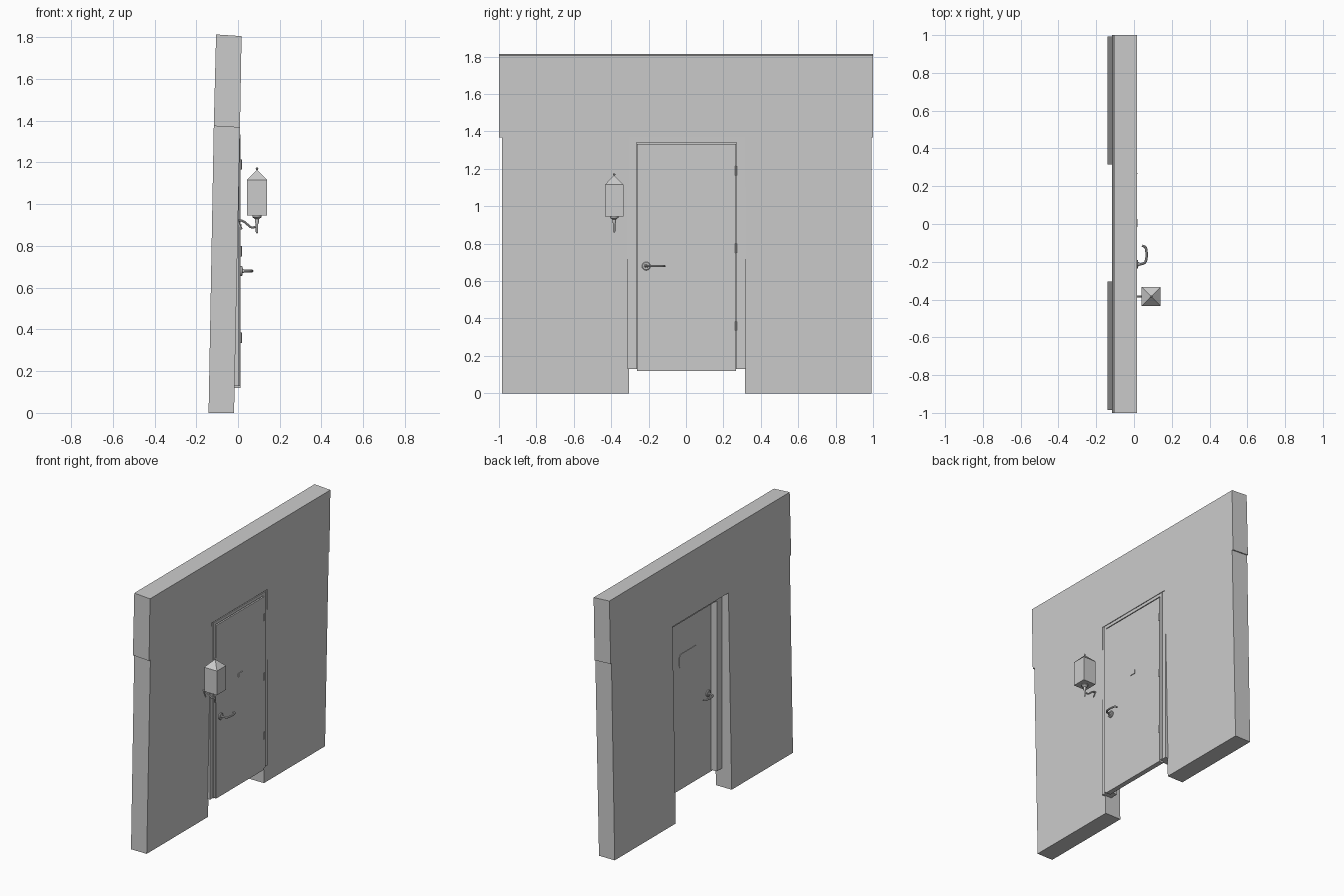
import bpy, bmesh
from math import radians, cos, sin, pi
from mathutils import Vector, Matrix

if "Cube" in bpy.data.objects:
    bpy.data.objects.remove(bpy.data.objects["Cube"])

def finish(name, bm, smooth=False):
    bmesh.ops.recalc_face_normals(bm, faces=bm.faces)
    me = bpy.data.meshes.new(name)
    bm.to_mesh(me)
    bm.free()
    ob = bpy.data.objects.new(name, me)
    bpy.context.collection.objects.link(ob)
    if smooth:
        smooth_obj(ob)
    return ob

def smooth_obj(ob):
    bpy.ops.object.select_all(action='DESELECT')
    ob.select_set(True)
    bpy.context.view_layer.objects.active = ob
    bpy.ops.object.shade_smooth_by_angle(angle=radians(35))

def loft(name, rings, smooth=False):
    """Skin a list of equal-length closed rings and cap both ends."""
    bm = bmesh.new()
    vs = [[bm.verts.new(p) for p in r] for r in rings]
    n = len(rings[0])
    for a, b in zip(vs, vs[1:]):
        for i in range(n):
            j = (i + 1) % n
            bm.faces.new((a[i], a[j], b[j], b[i]))
    bm.faces.new(vs[0])
    bm.faces.new(vs[-1])
    return finish(name, bm, smooth)

def prism(name, xz, y0, y1):
    return loft(name, [[(x, y, z) for x, z in xz] for y in (y0, y1)])

def box(name, x0, x1, y0, y1, z0, z1):
    return prism(name, [(x0, z0), (x1, z0), (x1, z1), (x0, z1)], y0, y1)

def turned(name, profile, origin, axis='Z', n=20):
    """Lathe (radius, height) pairs along z or x."""
    rings = []
    for r, h in profile:
        ring = []
        for k in range(n):
            c, s = r * cos(2 * pi * k / n), r * sin(2 * pi * k / n)
            p = Vector((c, s, h)) if axis == 'Z' else Vector((h, c, s))
            ring.append(p + Vector(origin))
        rings.append(ring)
    return loft(name, rings, True)

def tube(name, pts, radius):
    cu = bpy.data.curves.new(name, 'CURVE')
    cu.dimensions = '3D'
    cu.bevel_depth, cu.bevel_resolution, cu.resolution_u = radius, 3, 6
    cu.use_fill_caps = True
    sp = cu.splines.new('BEZIER')
    sp.bezier_points.add(len(pts) - 1)
    for b, p in zip(sp.bezier_points, pts):
        b.co = p
        b.handle_left_type = b.handle_right_type = 'AUTO'
    ob = bpy.data.objects.new(name, cu)
    bpy.context.collection.objects.link(ob)
    bpy.ops.object.select_all(action='DESELECT')
    ob.select_set(True)
    bpy.context.view_layer.objects.active = ob
    bpy.ops.object.convert(target='MESH')
    smooth_obj(bpy.context.view_layer.objects.active)

# leaning wall: two side pieces and a lintel block
lower = [(-.141, 0), (-.019, 0), (.0095, 1.367), (-.116, 1.374)]
upper = [(-.116, 1.374), (.0095, 1.367), (.017, 1.805), (-.105, 1.813)]
prism("wall_left", lower, -.985, -.305)
prism("wall_right", lower, .315, .992)
prism("wall_top", upper, -1, 1)

# door frame: stepped profile (x, outward offset) swept around the opening
profile = [(.0105, 0), (.0105, .021), (.004, .021), (.004, .05),
           (-.065, .05), (-.065, -.015), (-.022, -.015), (-.022, 0)]
YC, HALF, HEAD, FOOT = .0035, .267, 1.341, .13
rings = []
for side, top in ((-1, 0), (-1, 1), (1, 1), (1, 0)):
    rings.append([(x, YC + side * (HALF + o), HEAD + o if top else FOOT)
                  for x, o in profile])
loft("door_frame", rings)

# door leaf
box("door", -.021, .013, -.262, .268, .12, 1.334)

# small plate on the front
box("front_plate", .01, .0175, -.016, .026, .879, .905)

# rounded plate on the back of the door
W, H, R = .1, .05, .02
outline = []
for q, (sy, sz) in enumerate(((1, 1), (-1, 1), (-1, -1), (1, -1))):
    for k in range(6):
        a = (q + k / 5) * pi / 2
        outline.append((sy * (W - R) + R * cos(a), 1.02 + sz * (H - R) + R * sin(a)))
loft("back_plate", [[(x, y + .005, z) for y, z in outline] for x in (-.024, -.015)])

# hinges
for i, z in enumerate((.36, .775, 1.19)):
    turned(f"hinge_{i + 1}", [(.005, -.025), (.005, .025)], (.013, .268, z), n=12)

# lever handles on both faces
for name, base, s in (("front", .013, 1), ("back", -.021, -1)):
    turned(f"handle_rose_{name}",
           [(.023, 0), (.023, s * .006), (.019, s * .009), (.011, s * .009), (.010, s * .016)],
           (base, -.213, .68), 'X')
    path = [(0, -.213), (.03, -.211), (.045, -.203), (.052, -.185),
            (.052, -.14), (.046, -.122), (.03, -.115)]
    tube(f"handle_lever_{name}", [(base + s * x, y, .68) for x, y in path], .0065)

# wall lantern
LX, LY = .091, -.384
def square(h, z):
    return [(LX + a * h, LY + b * h, z) for a, b in ((-1, -1), (1, -1), (1, 1), (-1, 1))]
loft("lantern_body", [square(.049, .945), square(.049, 1.115)])
loft("lantern_roof", [square(.05, 1.115), square(.003, 1.163)])
turned("lantern_finial", [(.002, 1.155), (.002, 1.163), (.005, 1.166), (.0065, 1.17),
                          (.005, 1.174), (.001, 1.177)], (LX, LY, 0), n=12)
turned("lantern_stem", [(.003, .86), (.006, .866), (.006, .905), (.009, .915), (.009, .928),
                        (.022, .938), (.022, .946)], (LX, LY, 0), n=16)

# curved lantern arm and wall mount
tube("lantern_arm", [(-.003, LY, .925), (.025, LY, .918), (.045, LY, .903),
                     (.065, LY, .889), (LX, LY, .893)], .0055)
tube("arm_brace", [(.0, LY, .925), (.008, LY, .905), (.02, LY, .88)], .003)
